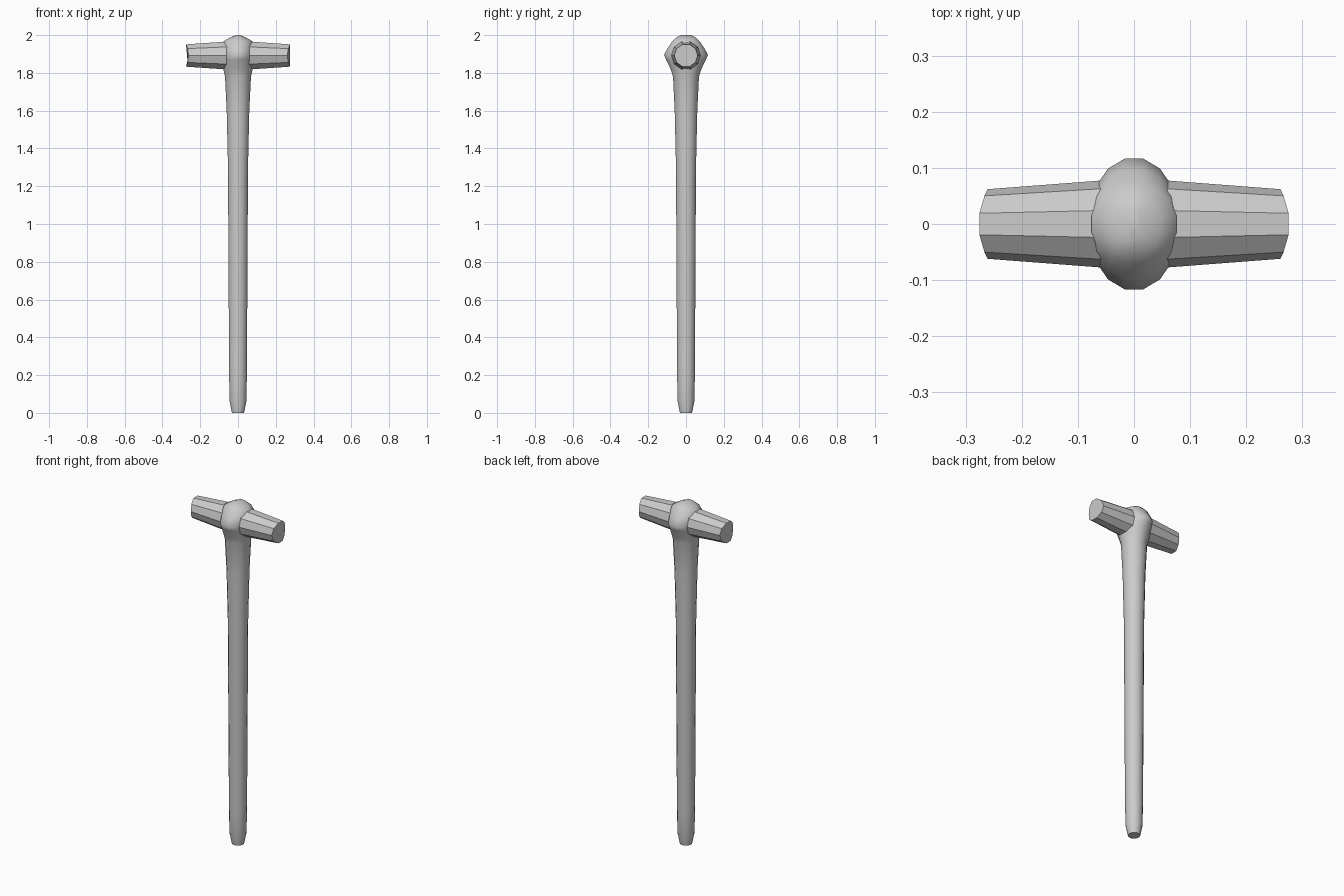
import bpy, math

if "Cube" in bpy.data.objects:
    bpy.data.objects.remove(bpy.data.objects["Cube"])


def make_object(name, rings):
    """Skin equal-length vertex rings and cap both ends."""
    n = len(rings[0])
    verts = [v for ring in rings for v in ring]
    faces = [(k * n + i, k * n + (i + 1) % n, (k + 1) * n + (i + 1) % n, (k + 1) * n + i)
             for k in range(len(rings) - 1) for i in range(n)]
    faces.append(tuple(reversed(range(n))))
    faces.append(tuple(range(len(verts) - n, len(verts))))
    mesh = bpy.data.meshes.new(name)
    mesh.from_pydata(verts, [], faces)
    obj = bpy.data.objects.new(name, mesh)
    bpy.context.collection.objects.link(obj)
    return obj


# Shaft with swollen top: z, x radius, y radius
profile = [(0, .033, .033), (.06, .045, .045), (.2, .048, .048), (1.3, .054, .054),
           (1.6, .061, .061), (1.78, .070, .070), (1.82, .079, .083), (1.87, .083, .107),
           (1.895, .083, .119), (1.93, .083, .099), (1.968, .077, .073),
           (1.985, .047, .055), (2.0, .012, .031)]
SIDES = 16
angles = [math.tau * (i + .5) / SIDES for i in range(SIDES)]
shaft = make_object("shaft", [[(rx * math.cos(a), ry * math.sin(a), z) for a in angles]
                              for z, rx, ry in profile])

# Faceted crossbar, tapering outward with gently bowed ends
ARM_SIDES = 10
HEIGHT = 1.892


def arm_ring(x, r):
    ring = []
    for i in range(ARM_SIDES):
        a = math.tau * i / ARM_SIDES
        bow = .016 * math.cos(a) ** 2 * (1 if x > 0 else -1 if x < 0 else 0)
        ring.append((x - bow, r * math.cos(a), HEIGHT + r * math.sin(a)))
    return ring


make_object("crossbar", [arm_ring(-.277, .062), arm_ring(0, .082), arm_ring(.277, .062)])

# Smooth shaft, flat crossbar
bpy.ops.object.select_all(action='DESELECT')
shaft.select_set(True)
bpy.context.view_layer.objects.active = shaft
bpy.ops.object.shade_smooth_by_angle(angle=math.radians(50))
